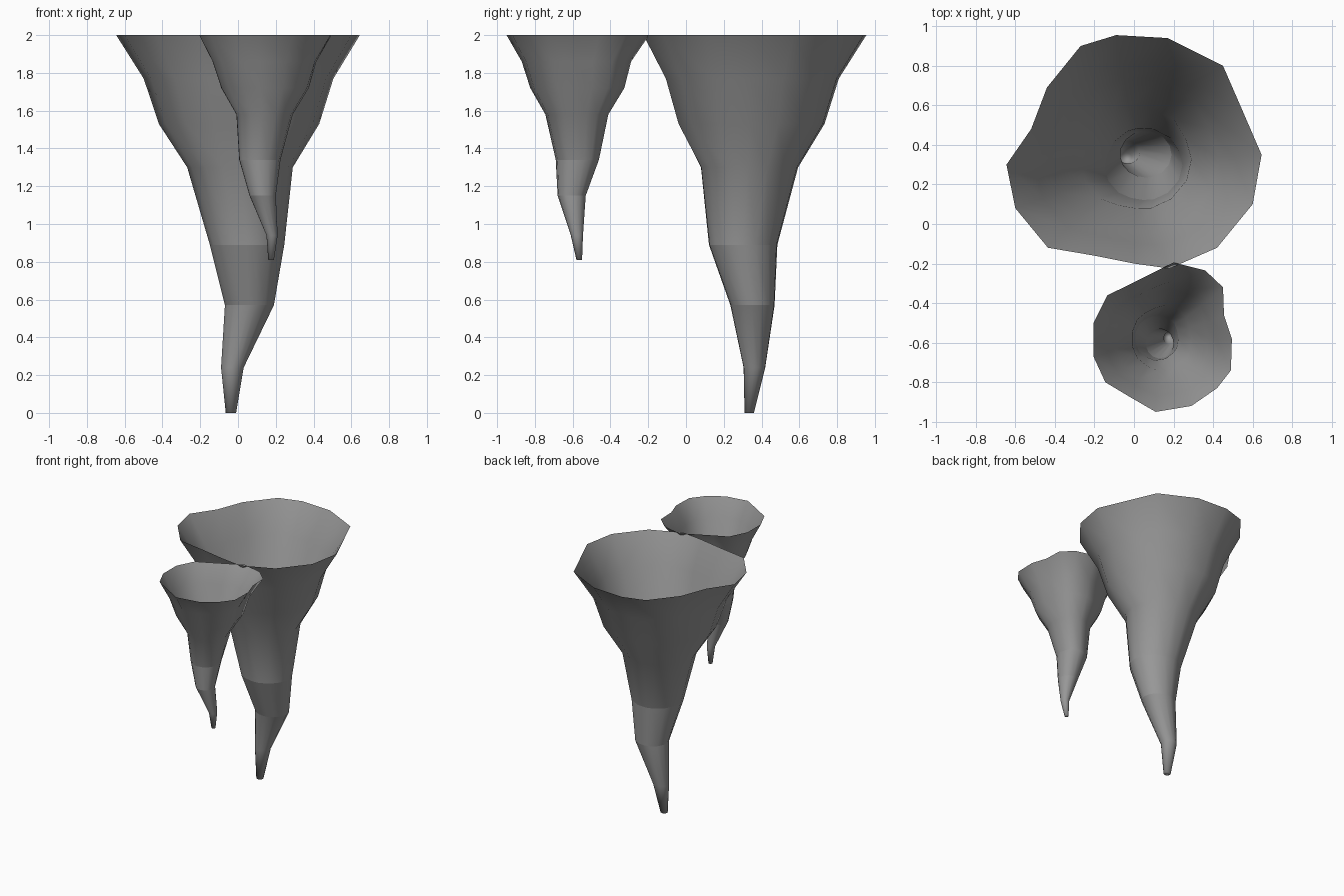
import bpy, math

if "Cube" in bpy.data.objects:
    bpy.data.objects.remove(bpy.data.objects["Cube"])

rock = bpy.data.materials.new("dark_rock")
rock.diffuse_color = (.31, .31, .31, 1)
rock.use_nodes = True
rock.node_tree.nodes["Principled BSDF"].inputs["Base Color"].default_value = rock.diffuse_color

def stalactite(name, rim, rings):
    """Loft rim outline down through rings of (z, xmin, xmax, ymin, ymax)."""
    xs, ys = [p[0] for p in rim], [p[1] for p in rim]
    cx, cy = (min(xs) + max(xs)) / 2, (min(ys) + max(ys)) / 2
    rx, ry = (max(xs) - min(xs)) / 2, (max(ys) - min(ys)) / 2
    unit = [((x - cx) / rx, (y - cy) / ry) for x, y in rim]
    n, verts, faces = len(rim), [], []
    for k, (z, x0, x1, y0, y1) in enumerate(rings):
        t = min(1, k / 5)  # outline gets rounder towards the tip
        for u, v in unit:
            a = math.atan2(v, u)
            px = u * (1 - t) + math.cos(a) * t
            py = v * (1 - t) + math.sin(a) * t
            verts.append(((x0 + x1) / 2 + px * (x1 - x0) / 2,
                          (y0 + y1) / 2 + py * (y1 - y0) / 2, z))
    for k in range(len(rings) - 1):
        for i in range(n):
            j = (i + 1) % n
            faces.append((k * n + i, (k + 1) * n + i, (k + 1) * n + j, k * n + j))
    # blunt tip; the top stays open
    faces.append(tuple(reversed(range((len(rings) - 1) * n, len(rings) * n))))
    me = bpy.data.meshes.new(name)
    me.from_pydata(verts, [], faces)
    me.materials.append(rock)
    # smooth all over, with creases around two lower rings
    me.shade_smooth()
    sharp = me.attributes.new("sharp_edge", 'BOOLEAN', 'EDGE')
    for e in me.edges:
        a, b = (v // n for v in e.vertices)
        sharp.data[e.index].value = a == b and a in (4, 5)
    ob = bpy.data.objects.new(name, me)
    bpy.context.collection.objects.link(ob)

# Large rear stalactite (outlines run counter-clockwise)
stalactite("large_stalactite",
    [(.645, .35), (.55, .57), (.45, .80), (.17, .94), (-.09, .955), (-.27, .90),
     (-.44, .69), (-.52, .48), (-.645, .30), (-.60, .08), (-.435, -.12),
     (-.20, -.16), (0, -.20), (.18, -.225), (.42, -.12), (.60, .10)],
    [(2, -.645, .645, -.225, .955), (1.77, -.50, .505, -.11, .81),
     (1.53, -.42, .43, -.045, .735), (1.30, -.27, .29, .075, .595),
     (.89, -.15, .245, .12, .485), (.57, -.07, .19, .235, .47),
     (.24, -.09, .03, .305, .42), (0, -.065, -.01, .31, .36)])

# Small front stalactite
stalactite("small_stalactite",
    [(.495, -.58), (.455, -.46), (.45, -.32), (.36, -.235), (.20, -.195),
     (.08, -.255), (-.03, -.31), (-.135, -.36), (-.205, -.50), (-.205, -.67),
     (-.145, -.80), (-.02, -.875), (.11, -.95), (.29, -.92), (.42, -.83), (.49, -.74)],
    [(2, -.205, .495, -.95, -.195), (1.86, -.135, .415, -.87, -.29),
     (1.72, -.09, .375, -.825, -.325), (1.58, -.01, .29, -.745, -.41),
     (1.34, .005, .225, -.69, -.46), (1.15, .06, .20, -.68, -.53),
     (.94, .15, .21, -.61, -.545), (.81, .16, .19, -.58, -.55)])
